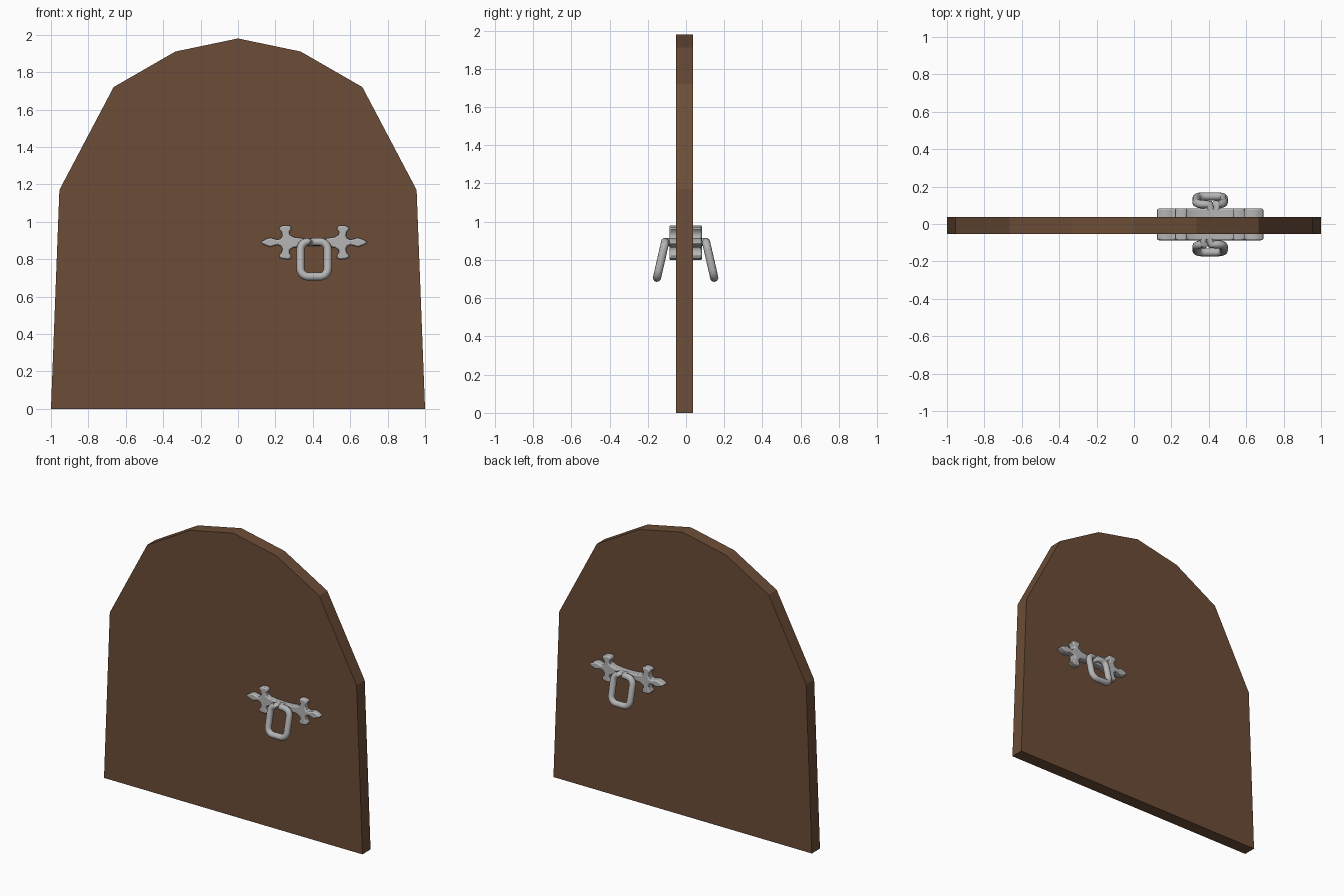
import bpy, bmesh, math
from mathutils import Vector, Matrix

if "Cube" in bpy.data.objects:
    bpy.data.objects.remove(bpy.data.objects["Cube"])


def material(name, rgb):
    m = bpy.data.materials.new(name)
    m.diffuse_color = (*rgb, 1)
    m.use_nodes = True
    m.node_tree.nodes["Principled BSDF"].inputs["Base Color"].default_value = m.diffuse_color
    return m


WOOD = material("brown wood", (0.15, 0.074, 0.038))
IRON = material("grey iron", (0.46, 0.46, 0.46))


def slab(name, outline, y0, y1, mat):
    """Extrude an x/z outline from y0 to y1."""
    bm = bmesh.new()
    face = bm.faces.new([bm.verts.new((x, y0, z)) for x, z in outline])
    new = bmesh.ops.extrude_face_region(bm, geom=[face])["geom"]
    bmesh.ops.translate(bm, vec=(0, y1 - y0, 0),
                        verts=[v for v in new if isinstance(v, bmesh.types.BMVert)])
    bmesh.ops.recalc_face_normals(bm, faces=bm.faces)
    me = bpy.data.meshes.new(name)
    bm.to_mesh(me)
    bm.free()
    me.materials.append(mat)
    ob = bpy.data.objects.new(name, me)
    bpy.context.collection.objects.link(ob)
    return ob


# Door leaf with a faceted arch
half = [(1, 0), (0.955, 1.17), (0.665, 1.72), (0.335, 1.91)]
slab("door_leaf", half + [(0, 1.98)] + [(-x, z) for x, z in reversed(half)],
     -0.053, 0.037, WOOD)

# Quarter outline of the ornamental handle plate, from the middle to the tip
quarter = [(0.0, 0.019), (0.06, 0.021), (0.11, 0.028), (0.13, 0.040),
           (0.133, 0.055), (0.123, 0.068), (0.123, 0.086), (0.140, 0.091),
           (0.168, 0.089), (0.186, 0.080), (0.187, 0.070), (0.174, 0.055),
           (0.170, 0.035), (0.178, 0.020), (0.194, 0.014), (0.212, 0.018),
           (0.234, 0.025), (0.260, 0.016)]
upper = quarter + [(0.288, 0)] + [(u, -v) for u, v in reversed(quarter)]
plate_outline = upper + [(-u, v) for u, v in reversed(upper[1:-1])]


def ring_path():
    """Open rounded rectangle hanging from the plate, ends turned into it."""
    hw, top, bottom, r, gap = 0.073, 0.003, -0.183, 0.042, -0.022
    flat = [(gap + 0.027, top)]
    corners = [(hw - r, top - r, 90), (hw - r, bottom + r, 0),
               (r - hw, bottom + r, -90), (r - hw, top - r, -180)]
    for cx, cz, a0 in corners:
        for i in range(6):
            a = math.radians(a0 - 18 * i)
            flat.append((cx + r * math.cos(a), cz + r * math.sin(a)))
    flat.append((gap - 0.015, top))
    pts = [Vector((x, -0.107 + 0.23 * (z - top), z)) for x, z in flat]
    first = pts[0] + Vector((-0.007, 0.03, 0))
    last = pts[-1] + Vector((0.004, 0.03, 0))
    return [first] + pts + [last]


def handle_ring(name):
    cu = bpy.data.curves.new(name, "CURVE")
    cu.dimensions = "3D"
    cu.bevel_depth = 0.022
    cu.bevel_resolution = 3
    cu.use_fill_caps = True
    pts = ring_path()
    sp = cu.splines.new("POLY")
    sp.points.add(len(pts) - 1)
    for p, co in zip(sp.points, pts):
        p.co = (*co, 1)
    cu.materials.append(IRON)
    ob = bpy.data.objects.new(name, cu)
    bpy.context.collection.objects.link(ob)
    return ob


def select_only(ob):
    bpy.ops.object.select_all(action="DESELECT")
    ob.select_set(True)
    bpy.context.view_layer.objects.active = ob


# Matching handles: the back one is the front one turned half round
for side, turn, y in (("front", 0, -0.002), ("back", math.pi, -0.002)):
    place = Matrix.Translation((0.407, y, 0.89)) @ Matrix.Rotation(turn, 4, "Z")
    plate = slab(side + "_handle_plate", plate_outline, -0.03, -0.085, IRON)
    plate.matrix_world = place
    bev = plate.modifiers.new("soft edges", "BEVEL")
    bev.width = 0.008
    bev.segments = 2
    bev.limit_method = "ANGLE"
    bev.angle_limit = math.radians(60)
    select_only(plate)
    bpy.ops.object.shade_smooth_by_angle(angle=math.radians(40))

    ring = handle_ring(side + "_handle_ring")
    ring.matrix_world = place
    select_only(ring)
    bpy.ops.object.convert(target="MESH")
    bpy.ops.object.shade_smooth_by_angle(angle=math.radians(50))
